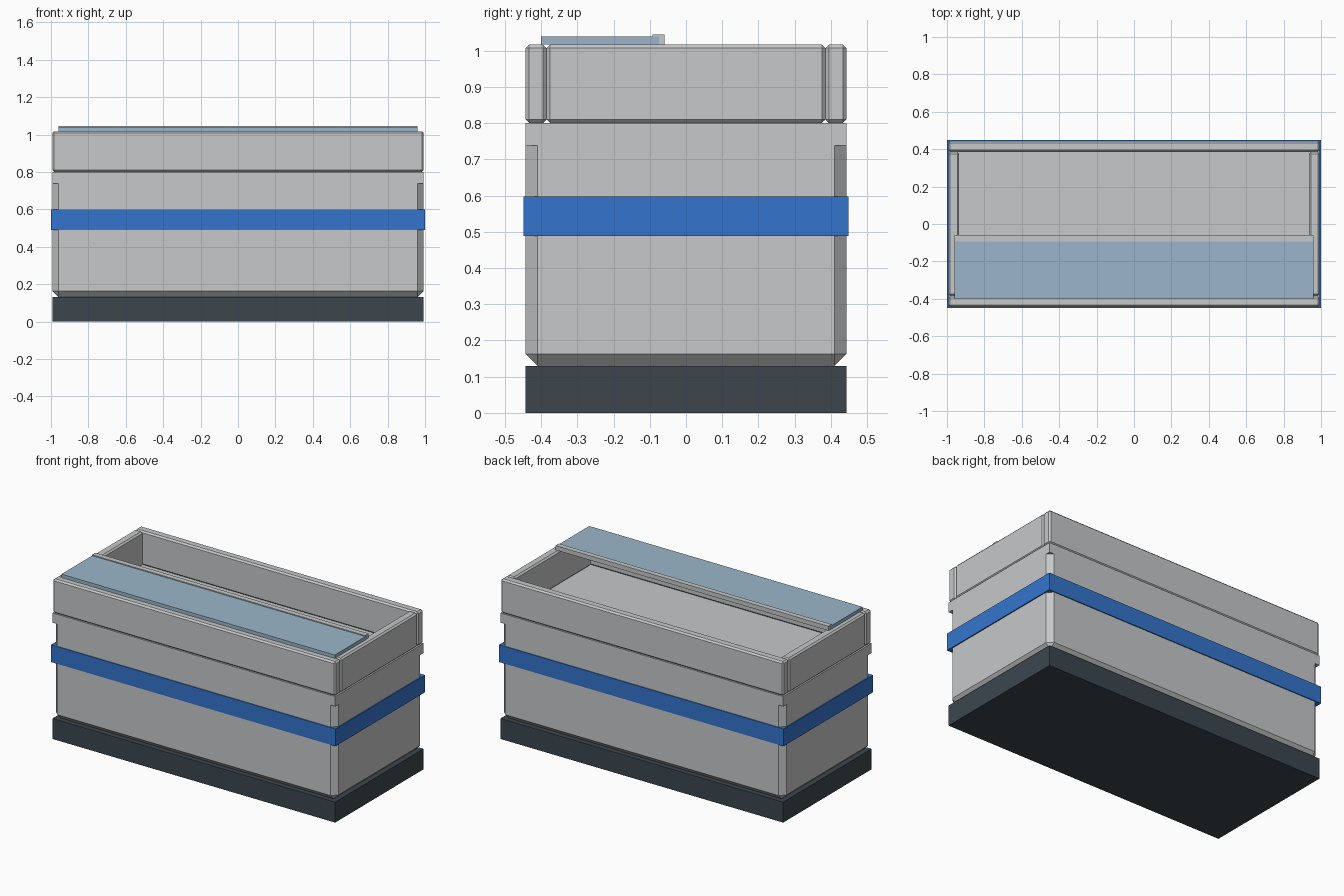
import bpy
import bmesh
from mathutils import Matrix, Vector

cube = bpy.data.objects.get("Cube")
if cube:
    bpy.data.objects.remove(cube, do_unlink=True)


def material(name, rgb):
    mat = bpy.data.materials.new(name)
    mat.use_nodes = True
    colour = (*rgb, 1)
    mat.diffuse_color = colour
    mat.node_tree.nodes["Principled BSDF"].inputs["Base Color"].default_value = colour
    return mat


GREY = material("light grey", (0.57, 0.58, 0.585))
BLUE = material("bright blue", (0.034, 0.175, 0.61))
DARK = material("dark slate", (0.045, 0.062, 0.076))
PALE = material("pale blue", (0.33, 0.47, 0.59))


def box(name, mat, low, high, bevel=0.0, keep_top=False):
    """Box between two corners; keep_top leaves the top rim unbevelled."""
    low, high = Vector(low), Vector(high)
    bm = bmesh.new()
    bmesh.ops.create_cube(bm, size=1)
    bm.transform(Matrix.Translation((low + high) / 2)
                 @ Matrix.Diagonal((*(high - low), 1)))
    if bevel:
        middle = (low.z + high.z) / 2
        edges = [e for e in bm.edges
                 if not (keep_top and all(v.co.z > middle for v in e.verts))]
        bmesh.ops.bevel(bm, geom=edges, offset=bevel, segments=1,
                        affect='EDGES', profile=0.5)
    mesh = bpy.data.meshes.new(name)
    bm.to_mesh(mesh)
    bm.free()
    mesh.materials.append(mat)
    obj = bpy.data.objects.new(name, mesh)
    bpy.context.collection.objects.link(obj)
    return obj


X, Y = 0.993, 0.443      # half width and half depth of the body
WALL = 0.058             # parapet thickness
DECK, RIM = 0.8, 1.017   # deck height and parapet top

# Plinth and body with chamfered corners under a square collar
box("plinth", DARK, (-X, -Y, 0), (X, Y, 0.13))
box("body", GREY, (-X, -Y, 0.13), (X, Y, 0.738), 0.033, keep_top=True)
box("collar", GREY, (-X, -Y, 0.738), (X, Y, DECK))

# Stripe wrapping the body
box("stripe", BLUE, (-1, -0.449, 0.489), (1, 0.449, 0.598))

# Parapet: long front and back walls with short walls between them
for side, name in ((-1, "front"), (1, "back")):
    y = side * (Y - WALL / 2)
    box(name + "_wall", GREY, (-X, y - WALL / 2, DECK), (X, y + WALL / 2, RIM), 0.01)
for side, name in ((-1, "right"), (1, "left")):
    x = side * (X - WALL / 2)
    box(name + "_wall", GREY, (x - WALL / 2, WALL - Y, DECK),
        (x + WALL / 2, Y - WALL, RIM), 0.01)

# Sliding lid and its edge trim
box("lid_panel", PALE, (-0.96, -0.4, RIM), (0.96, -0.075, 1.039))
box("lid_trim", GREY, (-0.959, -0.093, RIM), (0.959, -0.06, 1.045))
